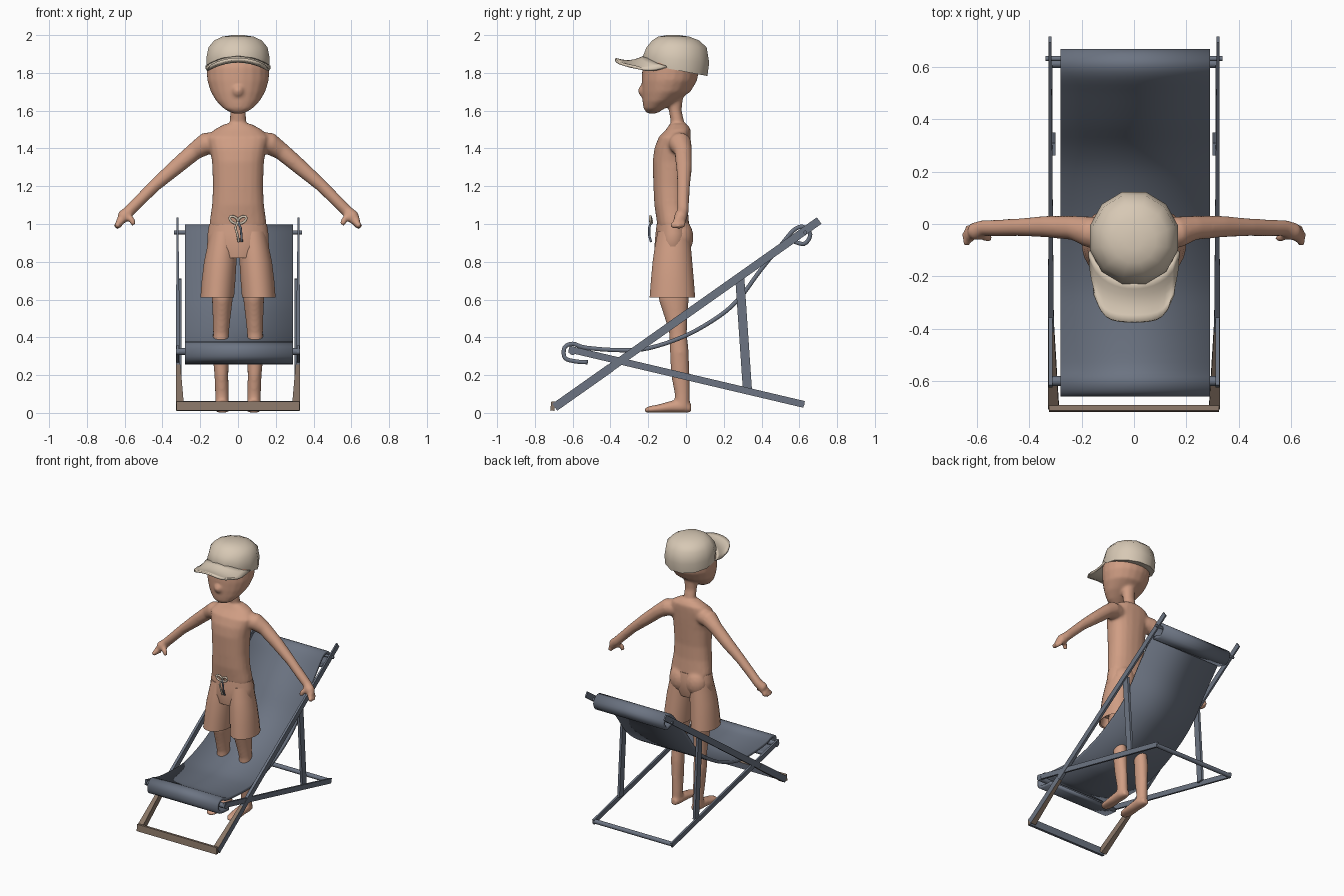
import bpy, bmesh, math
from mathutils import Vector

if "Cube" in bpy.data.objects:
    bpy.data.objects.remove(bpy.data.objects["Cube"])


def mat(name, rgb):
    m = bpy.data.materials.new(name)
    m.diffuse_color = (*rgb, 1)
    m.use_nodes = True
    m.node_tree.nodes["Principled BSDF"].inputs["Base Color"].default_value = m.diffuse_color
    return m


SKIN = mat("skin", (0.63, 0.34, 0.23))
CREAM = mat("cream_cloth", (0.68, 0.58, 0.46))
SLATE = mat("slate", (0.15, 0.175, 0.225))
WOOD = mat("wood", (0.25, 0.18, 0.135))


def make(name, bm, *mats):
    bmesh.ops.recalc_face_normals(bm, faces=bm.faces[:])
    me = bpy.data.meshes.new(name)
    bm.to_mesh(me)
    bm.free()
    for m in mats:
        me.materials.append(m)
    ob = bpy.data.objects.new(name, me)
    bpy.context.collection.objects.link(ob)
    return ob


def skin_rings(bm, rings, caps=(True, True)):
    """Bridge equal-sized rings of points into a tube."""
    vs = [[bm.verts.new(p) for p in r] for r in rings]
    n = len(vs[0])
    for a, b in zip(vs, vs[1:]):
        for i in range(n):
            j = (i + 1) % n
            bm.faces.new((a[i], a[j], b[j], b[i]))
    if caps[0]:
        bm.faces.new(vs[0][::-1])
    if caps[1]:
        bm.faces.new(vs[-1])


def stack(bm, rows, n=20, caps=(True, True), slope=0, power=1.0):
    """Loft of horizontal ovals: rows of (z, cx, cy, rx, ry)."""
    def sp(v):
        return math.copysign(abs(v) ** power, v)
    rings = []
    for k, (z, cx, cy, rx, ry) in enumerate(rows):
        s = slope * max(0, 1 - k / 2)
        ring = []
        for i in range(n):
            a = math.tau * (i + 0.5) / n
            y = cy + ry * sp(math.sin(a))
            ring.append((cx + rx * sp(math.cos(a)), y, z + s * (y - cy)))
        rings.append(ring)
    skin_rings(bm, rings, caps)


def limb(bm, rows, n=14):
    """Tube along a path: rows of (point, radius)."""
    pts = [Vector(p) for p, _ in rows]
    rings = []
    for k, (p, (_, r)) in enumerate(zip(pts, rows)):
        t = (pts[min(k + 1, len(pts) - 1)] - pts[max(k - 1, 0)]).normalized()
        ref = Vector((1, 0, 0)) if abs(t.x) < 0.6 else Vector((0, 1, 0))
        u = t.cross(ref).normalized()
        w = t.cross(u)
        rings.append([p + r * (u * math.cos(math.tau * i / n) + w * math.sin(math.tau * i / n))
                      for i in range(n)])
    skin_rings(bm, rings)


def ball(bm, c, s):
    vs = bmesh.ops.create_uvsphere(bm, u_segments=16, v_segments=10, radius=1)["verts"]
    for v in vs:
        v.co = Vector(c) + Vector((v.co.x * s[0], v.co.y * s[1], v.co.z * s[2]))


# Body: overlapping lofts fused into one smooth skin
bm = bmesh.new()
stack(bm, [(0.88, 0, -0.065, 0.12, 0.07), (1.0, 0, -0.068, 0.152, 0.085),
           (1.1, 0, -0.08, 0.138, 0.088), (1.2, 0, -0.083, 0.133, 0.09),
           (1.33, 0, -0.08, 0.138, 0.097), (1.4, 0, -0.073, 0.15, 0.095),
           (1.46, 0, -0.06, 0.165, 0.085), (1.5, 0, -0.04, 0.125, 0.066),
           (1.53, 0, -0.04, 0.07, 0.045)], power=0.85)
stack(bm, [(1.48, 0, -0.035, 0.055, 0.045), (1.54, 0, -0.045, 0.044, 0.036),
           (1.6, 0, -0.057, 0.042, 0.034), (1.72, 0, -0.065, 0.055, 0.055)])
stack(bm, [(1.585, 0, -0.18, 0.03, 0.025), (1.61, 0, -0.17, 0.075, 0.055),
           (1.65, 0, -0.14, 0.115, 0.09), (1.7, 0, -0.105, 0.145, 0.13),
           (1.76, 0, -0.088, 0.164, 0.148), (1.83, 0, -0.08, 0.167, 0.152),
           (1.92, 0, -0.065, 0.14, 0.135), (1.96, 0, -0.06, 0.08, 0.08)])
ball(bm, (0, -0.232, 1.705), (0.03, 0.022, 0.03))
ball(bm, (0, -0.213, 1.645), (0.045, 0.018, 0.014))
for s in (-1, 1):
    ball(bm, (s * 0.062, -0.035, 0.93), (0.085, 0.075, 0.1))
    # arm, fingers and thumb
    limb(bm, [((s * 0.1, -0.045, 1.43), 0.06), ((s * 0.17, -0.03, 1.425), 0.06),
              ((s * 0.23, -0.015, 1.385), 0.047), ((s * 0.33, -0.01, 1.3), 0.042),
              ((s * 0.44, -0.012, 1.205), 0.034), ((s * 0.52, -0.015, 1.125), 0.032),
              ((s * 0.575, -0.015, 1.07), 0.031), ((s * 0.61, -0.03, 1.035), 0.036),
              ((s * 0.628, -0.045, 1.01), 0.026)])
    for x, y, z in ((0.645, -0.075, 0.985), (0.647, -0.045, 0.98), (0.637, -0.015, 0.985)):
        limb(bm, [((s * 0.605, -0.025, 1.035), 0.021), ((s * x, y, z), 0.016)], 10)
    limb(bm, [((s * 0.59, -0.035, 1.05), 0.024), ((s * 0.565, -0.05, 1.025), 0.018),
              ((s * 0.55, -0.055, 0.995), 0.015)], 10)
    # leg and foot
    stack(bm, [(0.03, s * 0.085, -0.02, 0.036, 0.04), (0.1, s * 0.085, -0.02, 0.036, 0.04),
               (0.2, s * 0.088, -0.03, 0.037, 0.049), (0.32, s * 0.092, -0.035, 0.044, 0.05),
               (0.42, s * 0.09, -0.042, 0.042, 0.047), (0.5, s * 0.087, -0.052, 0.047, 0.06),
               (0.6, s * 0.083, -0.065, 0.055, 0.08), (0.9, s * 0.07, -0.065, 0.062, 0.075)])
    skin_rings(bm, [[(s * (0.083 + w * math.cos(a)), y, h + h * math.sin(a))
                     for a in [math.tau * i / 14 for i in range(14)]]
                    for y, w, h in ((0.027, 0.024, 0.025), (-0.02, 0.04, 0.034), (-0.08, 0.04, 0.032),
                                    (-0.15, 0.045, 0.022), (-0.195, 0.04, 0.018), (-0.218, 0.02, 0.013))])
body = make("body", bm, SKIN)
rm = body.modifiers.new("fuse", "REMESH")
rm.mode, rm.voxel_size, rm.use_smooth_shade = "VOXEL", 0.009, True
sm = body.modifiers.new("soften", "SMOOTH")
sm.factor, sm.iterations = 0.5, 7

# Shorts: hip section and two flared open legs with turned-in hems
bm = bmesh.new()
stack(bm, [(0.82, 0, -0.075, 0.12, 0.085), (0.88, 0, -0.07, 0.165, 0.098),
           (0.95, 0, -0.066, 0.162, 0.096), (1.0, 0, -0.068, 0.154, 0.088)], 24)
for s in (-1, 1):
    stack(bm, [(0.68, s * 0.105, -0.07, 0.076, 0.1), (0.615, s * 0.11, -0.072, 0.082, 0.112),
               (0.61, s * 0.11, -0.072, 0.09, 0.122), (0.7, s * 0.103, -0.072, 0.09, 0.115),
               (0.8, s * 0.094, -0.072, 0.087, 0.106), (0.87, s * 0.086, -0.07, 0.08, 0.098),
               (0.96, s * 0.075, -0.066, 0.075, 0.085)], 20)
make("shorts", bm, SKIN)


# Drawstring bow
def cord(name, pts, m, r=0.007):
    cu = bpy.data.curves.new(name, "CURVE")
    cu.dimensions, cu.bevel_depth, cu.bevel_resolution, cu.use_fill_caps = "3D", r, 2, True
    sp = cu.splines.new("POLY")
    sp.points.add(len(pts) - 1)
    for p, c in zip(sp.points, pts):
        p.co = (*c, 1)
    cu.materials.append(m)
    bpy.context.collection.objects.link(bpy.data.objects.new(name, cu))


for s, side in ((-1, "left"), (1, "right")):
    loop = []
    for i in range(17):
        a = math.tau * i / 16
        u, v = 0.024 * (1 - math.cos(a)), 0.014 * math.sin(a)
        loop.append((s * (u * 0.9 - v * 0.4), -0.18 - 0.01 * math.sin(a / 2), 1.01 + u * 0.5 + v))
    cord("bow_loop_" + side, loop, CREAM)
    cord("bow_string_" + side, [(0, -0.185, 1.01), (s * 0.014, -0.195, 0.98),
         (0.008 + s * 0.01, -0.195, 0.94), (0.012 + s * 0.008, -0.185, 0.905)], SLATE if s > 0 else CREAM, 0.006)

# Cap crown
bm = bmesh.new()
stack(bm, [(1.815, 0, -0.053, 0.171, 0.172), (1.87, 0, -0.053, 0.174, 0.182),
           (1.935, 0, -0.05, 0.162, 0.165), (1.972, 0, -0.055, 0.13, 0.128),
           (1.992, 0, -0.065, 0.085, 0.085), (2.0, 0, -0.07, 0.03, 0.03)], 12, slope=-0.19)
make("cap_crown", bm, CREAM)

# Cap brim: curved sheet
bm = bmesh.new()
NU, NV = 14, 6
grid = []
for j in range(NV + 1):
    v = j / NV
    row = []
    for i in range(NU + 1):
        u = 2 * i / NU - 1
        y0 = -0.06 - 0.16 * math.sqrt(1 - 0.93 * u * u)
        y1 = -0.375 + 0.02 * u * u + 0.085 * u ** 6
        z = 1.885 - 0.012 * v - 0.018 * math.sin(math.pi * v) - (0.052 - 0.012 * v) * u * u
        row.append(bm.verts.new((u * 0.168 * (1 - 0.1 * v * v), y0 + (y1 - y0) * v, z)))
    grid.append(row)
for a, b in zip(grid, grid[1:]):
    for i in range(NU):
        bm.faces.new((a[i], a[i + 1], b[i + 1], b[i]))
brim = make("cap_brim", bm, CREAM)
so = brim.modifiers.new("thickness", "SOLIDIFY")
so.thickness, so.offset = 0.014, 0

# Deck chair sling: smoothed ribbon that wraps round the end rods
ctrl = [(-0.52, 0.268), (-0.58, 0.272), (-0.64, 0.29), (-0.643, 0.345), (-0.6, 0.366), (-0.53, 0.345),
        (-0.35, 0.332), (-0.2, 0.342), (0, 0.41), (0.18, 0.515), (0.29, 0.615), (0.39, 0.75),
        (0.5, 0.885), (0.57, 0.967), (0.62, 0.985), (0.658, 0.945), (0.625, 0.895), (0.55, 0.915)]
P = [Vector(c) for c in ctrl]
P = [2 * P[0] - P[1]] + P + [2 * P[-1] - P[-2]]
path = []
for k in range(1, len(P) - 2):
    a, b, c, d = P[k - 1:k + 3]
    for i in range(4):
        t = i / 4
        path.append(0.5 * (2 * b + (c - a) * t + (2 * a - 5 * b + 4 * c - d) * t ** 2
                           + (3 * b - a - 3 * c + d) * t ** 3))
path.append(P[-2])
bm = bmesh.new()
edge = [[bm.verts.new((x, p.x, p.y)) for x in (-0.28, 0.29)] for p in path]
for a, b in zip(edge, edge[1:]):
    bm.faces.new((a[0], a[1], b[1], b[0]))
sling = make("sling", bm, SLATE)
so = sling.modifiers.new("thickness", "SOLIDIFY")
so.thickness, so.offset = 0.022, 0


# Chair frame
def beam(name, p, q, w, tp, tq, two_tone=False):
    """Flat bar between two (x, y, z) points; tp and tq are its end thicknesses in x."""
    p, q = Vector(p), Vector(q)
    n = (q - p).cross(Vector((1, 0, 0))).normalized() * w / 2
    bm = bmesh.new()
    skin_rings(bm, [[c + Vector((sx * t / 2, 0, 0)) + n * sn
                     for sx, sn in ((-1, -1), (1, -1), (1, 1), (-1, 1))]
                    for c, t in ((p, tp), (q, tq))])
    ob = make(name, bm, SLATE, WOOD)
    if two_tone:  # outer side stays slate, the rest is wood
        for f in ob.data.polygons:
            f.material_index = 0 if f.normal.x * p.x > 0.2 else 1


def rod(name, y, z, half, r, m=SLATE):
    bm = bmesh.new()
    limb_ring = [[(x, y + r * math.cos(math.tau * i / 10), z + r * math.sin(math.tau * i / 10))
                  for i in range(10)] for x in (-half, half)]
    skin_rings(bm, limb_ring)
    make(name, bm, m)


for s, side in ((-1, "left"), (1, "right")):
    beam("front_leg_" + side, (s * 0.308, -0.695, 0.03), (s * 0.317, -0.4, 0.238), 0.045, 0.042, 0.024, True)
    beam("long_rail_" + side, (s * 0.317, -0.4, 0.238), (s * 0.321, 0.705, 1.018), 0.042, 0.022, 0.01)
    beam("base_rail_" + side, (s * 0.319, -0.62, 0.338), (s * 0.319, 0.625, 0.045), 0.036, 0.014, 0.014)
    beam("prop_" + side, (s * 0.308, 0.285, 0.71), (s * 0.308, 0.325, 0.125), 0.048, 0.018, 0.018)
beam("front_crossbar", (0, -0.708, 0.012), (0, -0.702, 0.06), 0.022, 0.65, 0.65)
for f in bpy.data.objects["front_crossbar"].data.polygons:
    f.material_index = 1 if f.normal.y < 0.5 and f.normal.z > -0.5 else 0
rod("rear_crossbar", 0.612, 0.047, 0.322, 0.016)
rod("front_roller", -0.6, 0.325, 0.327, 0.019)
rod("top_roller", 0.632, 0.955, 0.338, 0.01)

# Smooth shading that keeps hard edges
for ob in bpy.data.objects:
    if ob.type == "MESH":
        ob.select_set(True)
        bpy.context.view_layer.objects.active = ob
bpy.ops.object.shade_smooth_by_angle(angle=math.radians(40))
